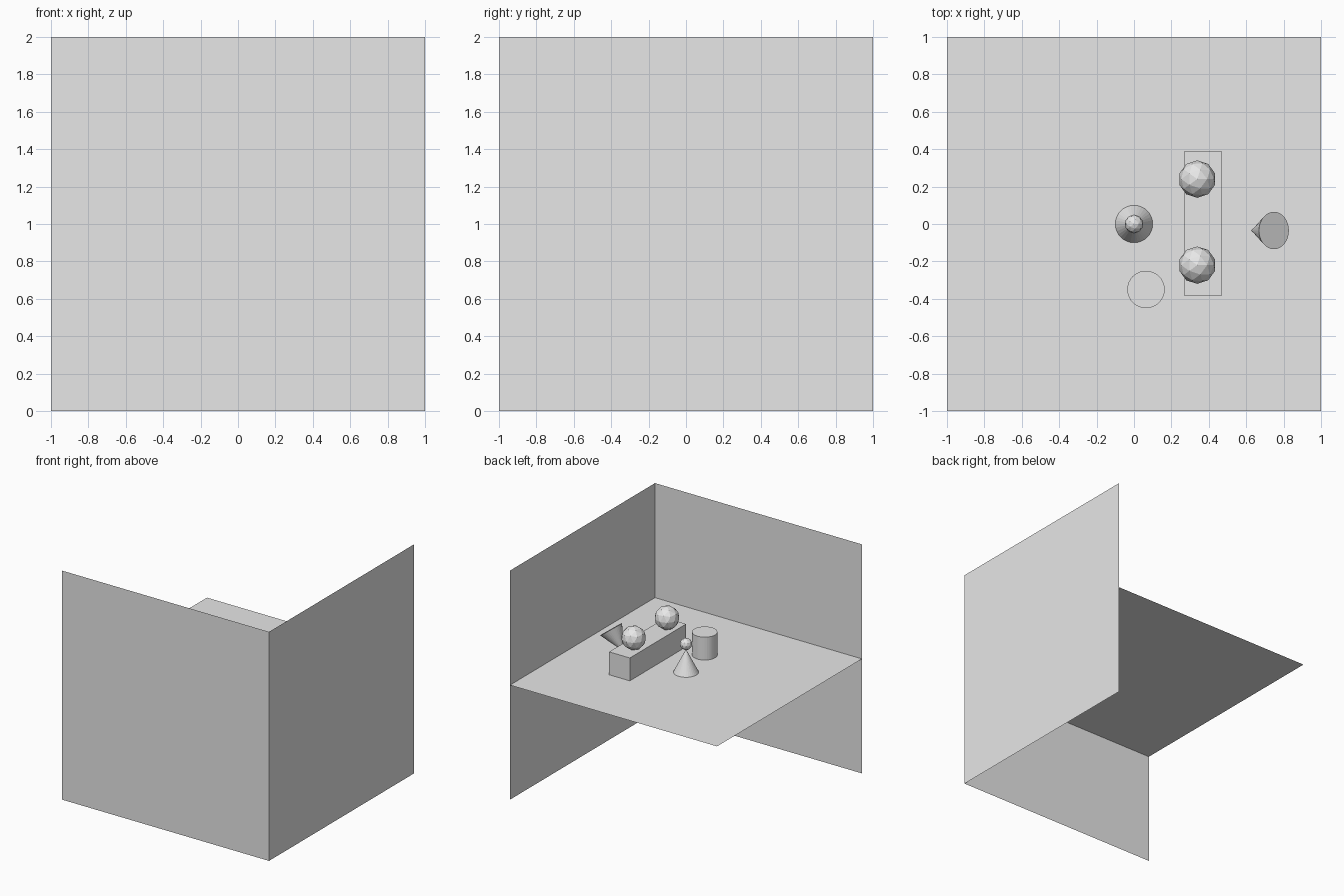
import bpy
from math import radians, pi, atan2
from mathutils import Vector

cube = bpy.data.objects.get("Cube")
if cube:
    bpy.data.objects.remove(cube, do_unlink=True)

# One plain grey for everything
grey = bpy.data.materials.new("plain_grey")
grey.use_nodes = True
colour = (0.8, 0.8, 0.8, 1)
grey.diffuse_color = colour
grey.node_tree.nodes["Principled BSDF"].inputs["Base Color"].default_value = colour

FLOOR = 1.0
ops = bpy.ops.mesh


def finish(name):
    ob = bpy.context.object
    ob.name = name
    ob.data.materials.append(grey)
    return ob


def panel(name, location, rotation=(0, 0, 0)):
    ops.primitive_plane_add(size=2, location=location, rotation=rotation)
    return finish(name)


def ball(name, radius, location):
    ops.primitive_ico_sphere_add(subdivisions=2, radius=radius, location=location)
    return finish(name)


def cone(name, location, rotation=(0, 0, 0)):
    ops.primitive_cone_add(vertices=32, radius1=0.1, depth=0.2,
                           location=location, rotation=rotation)
    return finish(name)


# Three square sheets: floor at mid height, front wall and left wall
panel("floor", (0, 0, FLOOR))
panel("front_wall", (0, -1, 1), (radians(90), 0, 0))
panel("left_wall", (1, 0, 1), (0, radians(90), 0))

# Upright cone with a small ball on its tip
cone("standing_cone", (0, 0, FLOOR + 0.1))
ball("small_ball", 0.05, (0, 0, FLOOR + 0.245))

# Upright cylinder
ops.primitive_cylinder_add(vertices=32, radius=0.1, depth=0.2,
                           location=(0.064, -0.35, FLOOR + 0.1))
finish("cylinder")

# Long block carrying two balls
ops.primitive_cube_add(size=1, location=(0.369, 0.003, FLOOR + 0.1))
block = finish("block")
block.scale = (0.2, 0.776, 0.2)
for side, y in (("back", 0.24), ("front", -0.22)):
    ball(side + "_ball", 0.1, (0.338, y, FLOOR + 0.3))

# Cone tipped over, balanced on its point with the base facing up and outward
axis = Vector((0.6, 0, 0.8))
tip = Vector((0.628, -0.035, FLOOR))
cone("tipped_cone", tip + axis * 0.1, (0, pi + atan2(axis.x, axis.z), 0))
